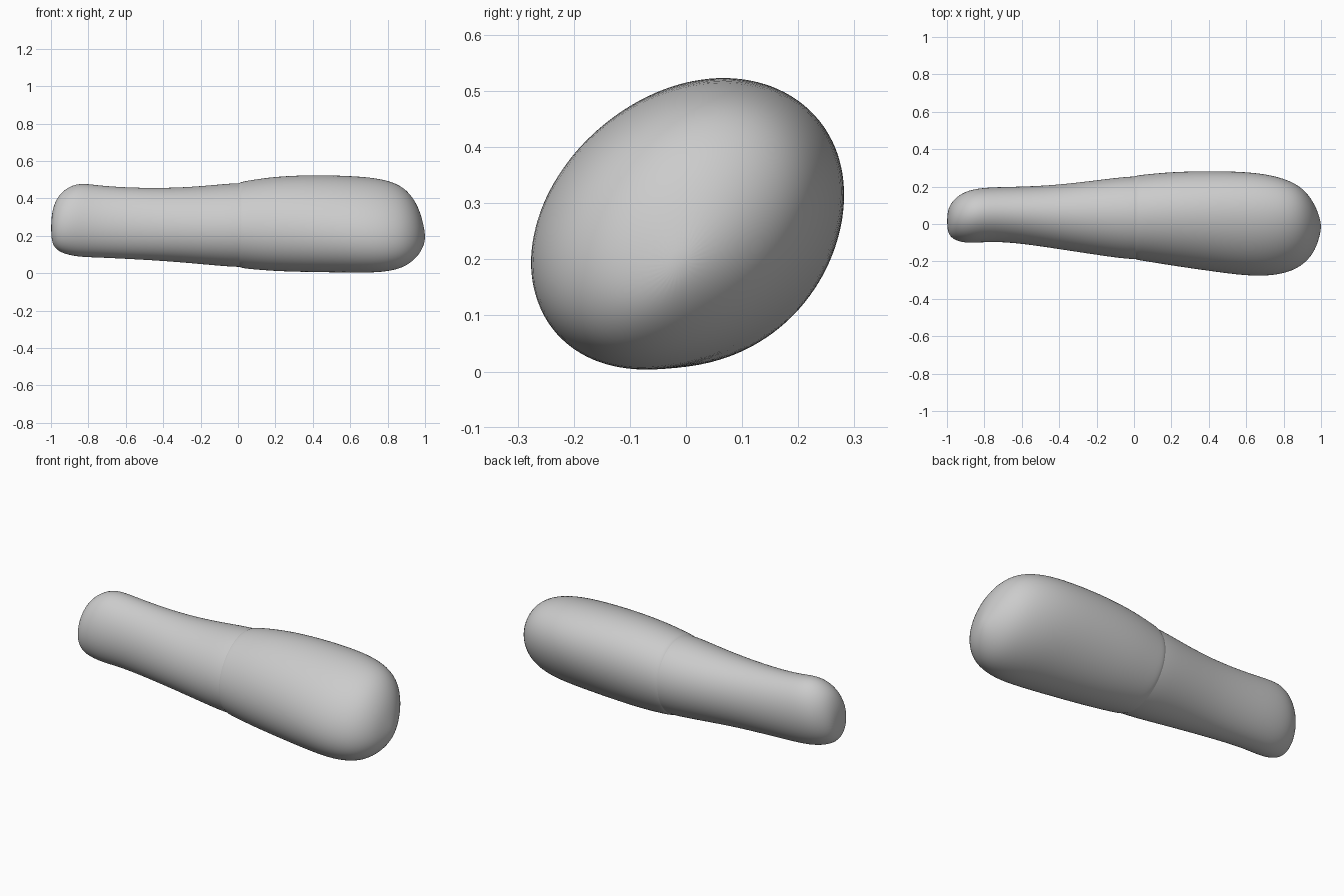
import bpy
import bmesh
from math import sin, cos, pi

cube = bpy.data.objects.get("Cube")
if cube:
    bpy.data.objects.remove(cube, do_unlink=True)

SIDES = 32

grey = bpy.data.materials.new("plain grey")
grey.use_nodes = True
colour = (0.6, 0.6, 0.6, 1)
grey.diffuse_color = colour
grey.node_tree.nodes["Principled BSDF"].inputs["Base Color"].default_value = colour


def section(bm, x, front, back, low, high, skew):
    """One slanted oval ring across the length of the body."""
    ring = []
    for i in range(SIDES):
        t = 2 * pi * i / SIDES
        y = (front + back) / 2 + (back - front) / 2 * cos(t)
        z = (low + high) / 2 + (high - low) / 2 * sin(t + skew)
        ring.append(bm.verts.new((x, y, z)))
    return ring


def loft(name, stations, skew_start, skew_end, start_tip=None, end_tip=None):
    """Skin a row of ovals and close the ends that have a tip."""
    bm = bmesh.new()
    first, last = stations[0][0], stations[-1][0]
    rings = []
    for s in stations:
        blend = (s[0] - first) / (last - first)
        rings.append(section(bm, *s, skew_start + (skew_end - skew_start) * blend))
    for a, b in zip(rings, rings[1:]):
        for i in range(SIDES):
            j = (i + 1) % SIDES
            bm.faces.new((a[i], a[j], b[j], b[i]))
    for tip, ring in ((start_tip, rings[0]), (end_tip, rings[-1])):
        if tip:
            point = bm.verts.new(tip)
            for i in range(SIDES):
                bm.faces.new((point, ring[i], ring[(i + 1) % SIDES]))
    bmesh.ops.recalc_face_normals(bm, faces=bm.faces)
    for face in bm.faces:
        face.smooth = True
    mesh = bpy.data.meshes.new(name)
    bm.to_mesh(mesh)
    bm.free()
    mesh.materials.append(grey)
    obj = bpy.data.objects.new(name, mesh)
    bpy.context.collection.objects.link(obj)
    smooth = obj.modifiers.new("Smooth", "SUBSURF")
    smooth.levels = smooth.render_levels = 2
    return obj


# Slim handle with a rounded, slightly flared end: x, front, back, low, high
handle = [
    (-0.995, -0.05, 0.08, 0.16, 0.33),
    (-0.97, -0.08, 0.125, 0.122, 0.405),
    (-0.92, -0.1, 0.167, 0.1, 0.455),
    (-0.85, -0.102, 0.19, 0.086, 0.485),
    (-0.75, -0.094, 0.198, 0.083, 0.47),
    (-0.6, -0.105, 0.2, 0.076, 0.459),
    (-0.4, -0.135, 0.21, 0.065, 0.455),
    (-0.2, -0.166, 0.235, 0.048, 0.465),
    (-0.03, -0.19, 0.256, 0.032, 0.483),
    (0.06, -0.19, 0.256, 0.032, 0.483),
]
loft("handle", handle, 0.1, 0.1, start_tip=(-1, 0.015, 0.24))

# Fuller head, its rim lapping over the handle
head = [
    (0, -0.182, 0.252, 0.038, 0.478),
    (0.012, -0.193, 0.26, 0.028, 0.488),
    (0.05, -0.198, 0.265, 0.022, 0.496),
    (0.2, -0.223, 0.28, 0.009, 0.519),
    (0.4, -0.252, 0.285, 0.004, 0.527),
    (0.6, -0.279, 0.281, 0.002, 0.522),
    (0.74, -0.279, 0.263, 0.001, 0.511),
    (0.85, -0.252, 0.227, 0.016, 0.483),
    (0.92, -0.206, 0.176, 0.05, 0.43),
    (0.97, -0.14, 0.1, 0.1, 0.345),
    (0.994, -0.06, 0.03, 0.15, 0.25),
]
loft("head", head, 0.1, 0.33, end_tip=(1.001, -0.012, 0.195))
